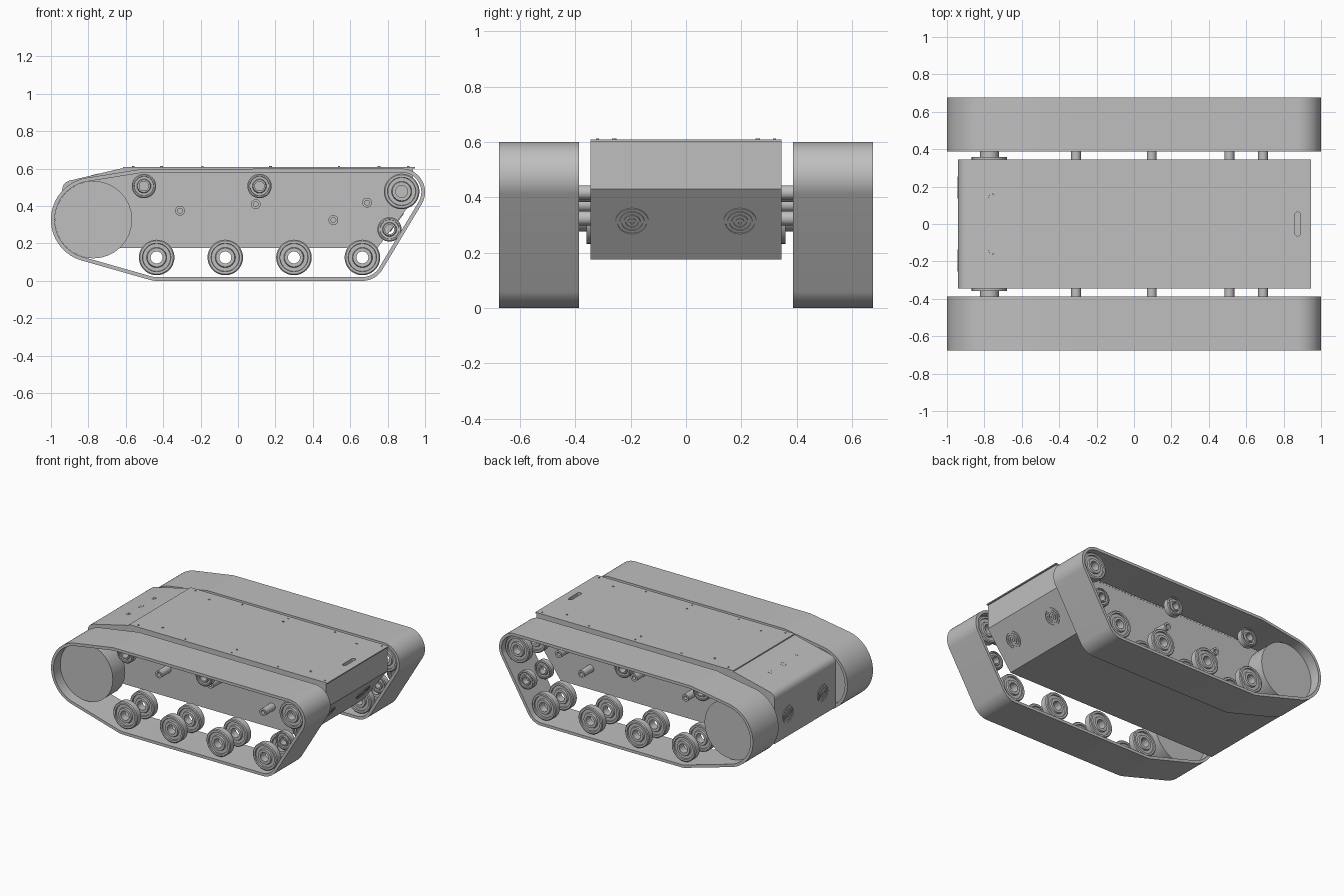
import bpy, bmesh, math
from mathutils import Vector, Matrix

cube = bpy.data.objects.get("Cube")
if cube:
    bpy.data.objects.remove(cube, do_unlink=True)

grey = bpy.data.materials.new("plain grey")
grey.use_nodes = True
COLOUR = (0.52, 0.52, 0.52, 1)
grey.diffuse_color = COLOUR
grey.node_tree.nodes["Principled BSDF"].inputs["Base Color"].default_value = COLOUR


def finish(name, bm, smooth=True):
    bmesh.ops.remove_doubles(bm, verts=bm.verts, dist=1e-5)
    bmesh.ops.recalc_face_normals(bm, faces=bm.faces)
    mesh = bpy.data.meshes.new(name)
    bm.to_mesh(mesh)
    bm.free()
    mesh.materials.append(grey)
    obj = bpy.data.objects.new(name, mesh)
    bpy.context.collection.objects.link(obj)
    if smooth:
        bpy.ops.object.select_all(action='DESELECT')
        obj.select_set(True)
        bpy.context.view_layer.objects.active = obj
        bpy.ops.object.shade_smooth_by_angle(angle=math.radians(35))
    return obj


def lathe(name, profile, centre, axis=(0, 1, 0), steps=48):
    """Spin a (radius, offset) profile about an axis through centre."""
    axis = Vector(axis).normalized()
    side = axis.orthogonal().normalized()
    centre = Vector(centre)
    bm = bmesh.new()
    verts = [bm.verts.new(centre + side * r + axis * h) for r, h in profile]
    edges = [bm.edges.new(p) for p in zip(verts, verts[1:])]
    bmesh.ops.spin(bm, geom=verts + edges, cent=centre, axis=axis,
                   angle=math.tau, steps=steps)
    return finish(name, bm)


def rod(name, radius, length, centre, axis=(0, 1, 0), hole=0.0):
    h = length / 2
    return lathe(name, [(hole, -h), (radius, -h), (radius, h), (hole, h), (hole, -h)],
                 centre, axis, 32)


def extrude_xz(name, points, y0, y1, smooth=False):
    bm = bmesh.new()
    face = bm.faces.new([bm.verts.new((x, y0, z)) for x, z in points])
    geo = bmesh.ops.extrude_face_region(bm, geom=[face])["geom"]
    bmesh.ops.translate(bm, vec=(0, y1 - y0, 0),
                        verts=[v for v in geo if isinstance(v, bmesh.types.BMVert)])
    return finish(name, bm, smooth)


def cut(obj, cutter):
    cutter.hide_render = True
    cutter.hide_viewport = True
    mod = obj.modifiers.new("cut", 'BOOLEAN')
    mod.operation = 'DIFFERENCE'
    mod.solver = 'EXACT'
    mod.object = cutter


# Hull with a rounded nose and a slanted tail
nose = [(-0.94 + 0.05 * (1 - math.cos(a)), 0.487 + 0.05 * math.sin(a))
        for a in [math.radians(d) for d in range(0, 76, 15)]]
hull = extrude_xz("hull", [(-0.94, 0.175)] + nose +
                  [(-0.62, 0.602), (0.935, 0.602), (0.935, 0.43), (0.745, 0.175)],
                  -0.345, 0.345, True)

# Lid plate with a handle slot
lid = extrude_xz("lid_plate", [(-0.615, 0.602), (0.945, 0.602), (0.945, 0.61), (-0.615, 0.61)],
                 -0.346, 0.346)
bm = bmesh.new()
outline = []
for end in (1, -1):
    for k in range(9):
        a = math.pi * k / 8 + (0 if end > 0 else math.pi)
        outline.append(bm.verts.new((0.875 + 0.014 * math.cos(a),
                                     end * 0.05 + 0.014 * math.sin(a), 0.58)))
face = bm.faces.new(outline)
geo = bmesh.ops.extrude_face_region(bm, geom=[face])["geom"]
bmesh.ops.translate(bm, vec=(0, 0, 0.05),
                    verts=[v for v in geo if isinstance(v, bmesh.types.BMVert)])
slot = finish("slot_cutter", bm, False)
cut(lid, slot)
cut(hull, slot)

# Lid screws
for s in (1, -1):
    for x in (-0.56, -0.19, 0.175, 0.54, 0.91):
        rod("lid_screw", 0.006, 0.004, (x, s * 0.32, 0.611), (0, 0, 1), 0.003)
    for x in (-0.41, 0.175, 0.755):
        rod("lid_screw", 0.008, 0.004, (x, s * 0.26, 0.611), (0, 0, 1), 0.004)

# Small sockets on the sloping nose deck
deck = Vector((-0.25, 0, 1)).normalized()
for y in (-0.145, 0, 0.145):
    rod("deck_socket", 0.02, 0.008, (-0.765, y, 0.565), deck, 0.012)

# Round grilles on the nose and the tail
tail = Vector((0.255, 0, -0.19)).normalized()
for y in (-0.195, 0.195):
    for r in (0.015, 0.03, 0.045, 0.06):
        rod("tail_grille", r, 0.008, (0.848, y, 0.313), tail, r - 0.007)
        rod("nose_grille", r, 0.008, (-0.94, y, 0.33), (1, 0, 0), r - 0.007)

# Track belt: outline wrapped round the running circles (x, z, radius)
circles = [(-0.773, 0.327, 0.227), (-0.5, 0.505, 0.094), (0.875, 0.475, 0.125),
           (0.665, 0.125, 0.125), (-0.435, 0.125, 0.125)]


def wrap(inset, steps=144):
    pts = []
    for k in range(steps):
        a = math.tau * (k + 0.5) / steps
        dx, dz = math.cos(a), math.sin(a)
        x, z, r = max(circles, key=lambda c: c[0] * dx + c[1] * dz + c[2])
        pts.append((x + (r - inset) * dx, z + (r - inset) * dz))
    return pts


def track_belt(s):
    bm = bmesh.new()
    rings = [[bm.verts.new((x, s * y, z)) for x, z in wrap(inset)]
             for inset, y in ((0, 0.387), (0, 0.675), (0.02, 0.675), (0.02, 0.387))]
    n = len(rings[0])
    for a, b in zip(rings, rings[1:] + rings[:1]):
        for i in range(n):
            j = (i + 1) % n
            bm.faces.new((a[i], a[j], b[j], b[i]))
    finish("track_belt", bm)


def wheel(name, x, y, z, r, hole, hub, width):
    """Wheel with a raised rim, a dished web, a raised hub and an open bore."""
    w = width / 2
    half = [(hole, w), (hub, w), (hub + 0.004, w * 0.6), (r * 0.78, w * 0.6),
            (r * 0.8, w * 0.95), (r - 0.006, w * 0.95), (r, w * 0.75)]
    back = [(q, -h) for q, h in reversed(half)]
    lathe(name, half + back + half[:1], (x, y, z))


for s in (1, -1):
    track_belt(s)
    # Drive drum with its shaft and flange
    rod("drive_drum", 0.207, 0.14, (-0.773, s * 0.53, 0.327))
    rod("drive_shaft", 0.05, 0.14, (-0.773, s * 0.41, 0.327))
    rod("drive_flange", 0.095, 0.015, (-0.773, s * 0.352, 0.327))
    # Paired road wheels, rear idlers and tensioners
    for y in (0.435, 0.625):
        for x in (-0.435, -0.068, 0.299, 0.665):
            wheel("road_wheel", x, s * y, 0.125, 0.095, 0.032, 0.05, 0.055)
        wheel("rear_idler", 0.875, s * y, 0.478, 0.095, 0.032, 0.05, 0.055)
        wheel("tension_roller", 0.81, s * y, 0.275, 0.065, 0.025, 0.034, 0.045)
    # Single return rollers under the top run
    for x in (-0.503, 0.115):
        wheel("return_roller", x, s * 0.53, 0.507, 0.065, 0.025, 0.034, 0.05)
    # Hollow mounting pegs on the hull sides
    for x, z in ((-0.31, 0.375), (0.095, 0.41), (0.51, 0.325), (0.69, 0.418)):
        rod("mounting_peg", 0.026, 0.11, (x, s * 0.395, z), hole=0.013)
